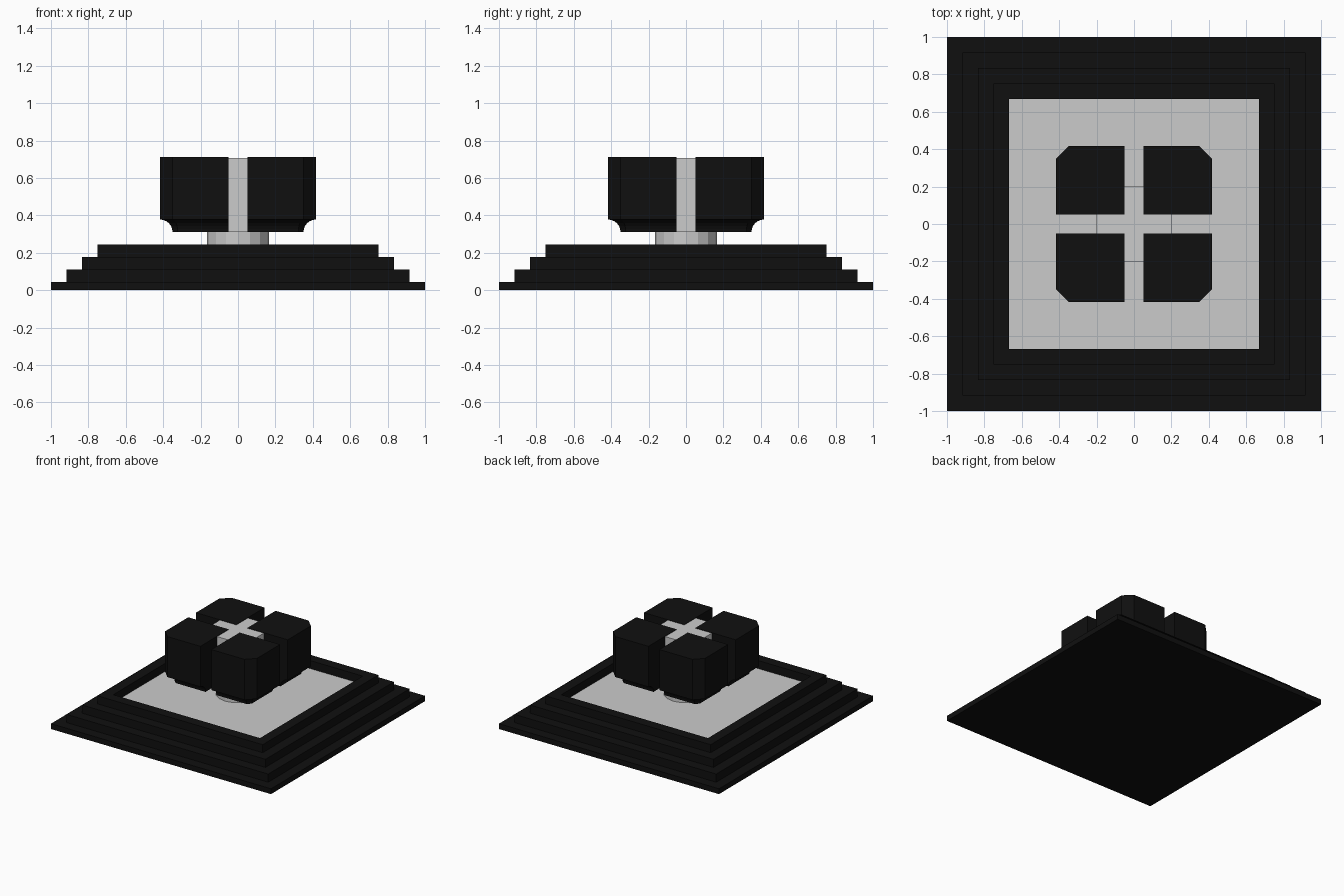
import bpy, bmesh, math

if "Cube" in bpy.data.objects:
    bpy.data.objects.remove(bpy.data.objects["Cube"])

black = bpy.data.materials.new("black")
black.diffuse_color = (0.005, 0.005, 0.005, 1)
black.use_nodes = True
black.node_tree.nodes["Principled BSDF"].inputs["Base Color"].default_value = black.diffuse_color


def loft(name, rings, mat=None):
    """Join equal-sized rings of points into a closed solid with capped ends."""
    bm = bmesh.new()
    loops = [[bm.verts.new(p) for p in ring] for ring in rings]
    n = len(loops[0])
    for a, b in zip(loops, loops[1:]):
        for i in range(n):
            j = (i + 1) % n
            bm.faces.new((a[i], a[j], b[j], b[i]))
    bm.faces.new(loops[0][::-1])
    bm.faces.new(loops[-1])
    bmesh.ops.recalc_face_normals(bm, faces=bm.faces)
    mesh = bpy.data.meshes.new(name)
    bm.to_mesh(mesh)
    bm.free()
    obj = bpy.data.objects.new(name, mesh)
    bpy.context.collection.objects.link(obj)
    if mat:
        mesh.materials.append(mat)
    return obj


def square(h, z):
    return [(-h, -h, z), (h, -h, z), (h, h, z), (-h, h, z)]


# Stepped base with a sunken top
profile = [(1, 0), (1, 0.044), (0.917, 0.044), (0.917, 0.111),
           (0.833, 0.111), (0.833, 0.178), (0.75, 0.178), (0.75, 0.244),
           (0.667, 0.244), (0.667, 0.17)]
loft("stepped_base", [square(h, z) for h, z in profile], black)

# Grey floor inside the rim
loft("sunken_floor", [square(0.667, 0.165), square(0.667, 0.178)])

# Column under the block cluster
bpy.ops.mesh.primitive_cylinder_add(vertices=16, radius=0.167, depth=0.15,
                                    location=(0, 0, 0.245))
bpy.context.object.name = "column"

# Grey core seen in the gaps between the blocks
loft("core", [square(0.2, 0.311), square(0.2, 0.708)])


# Four blocks: chamfered outer corner, hollow-curved lower edge
def block_ring(inset, z):
    inner, outer = 0.05, 0.417 - inset
    cut = 0.35 - inset * math.tan(math.radians(22.5))
    return [(inner, inner, z), (outer, inner, z), (outer, cut, z),
            (cut, outer, z), (inner, outer, z)]


R = 0.067
rings = []
for i in range(7):
    t = math.radians(15 * i)
    rings.append(block_ring(R * math.cos(t), 0.311 + R * math.sin(t)))
rings.append(block_ring(0, 0.711))
blocks = loft("corner_blocks", rings, black)
mirror = blocks.modifiers.new("mirror", 'MIRROR')
mirror.use_axis = (True, True, False)
mirror.use_mirror_merge = False
